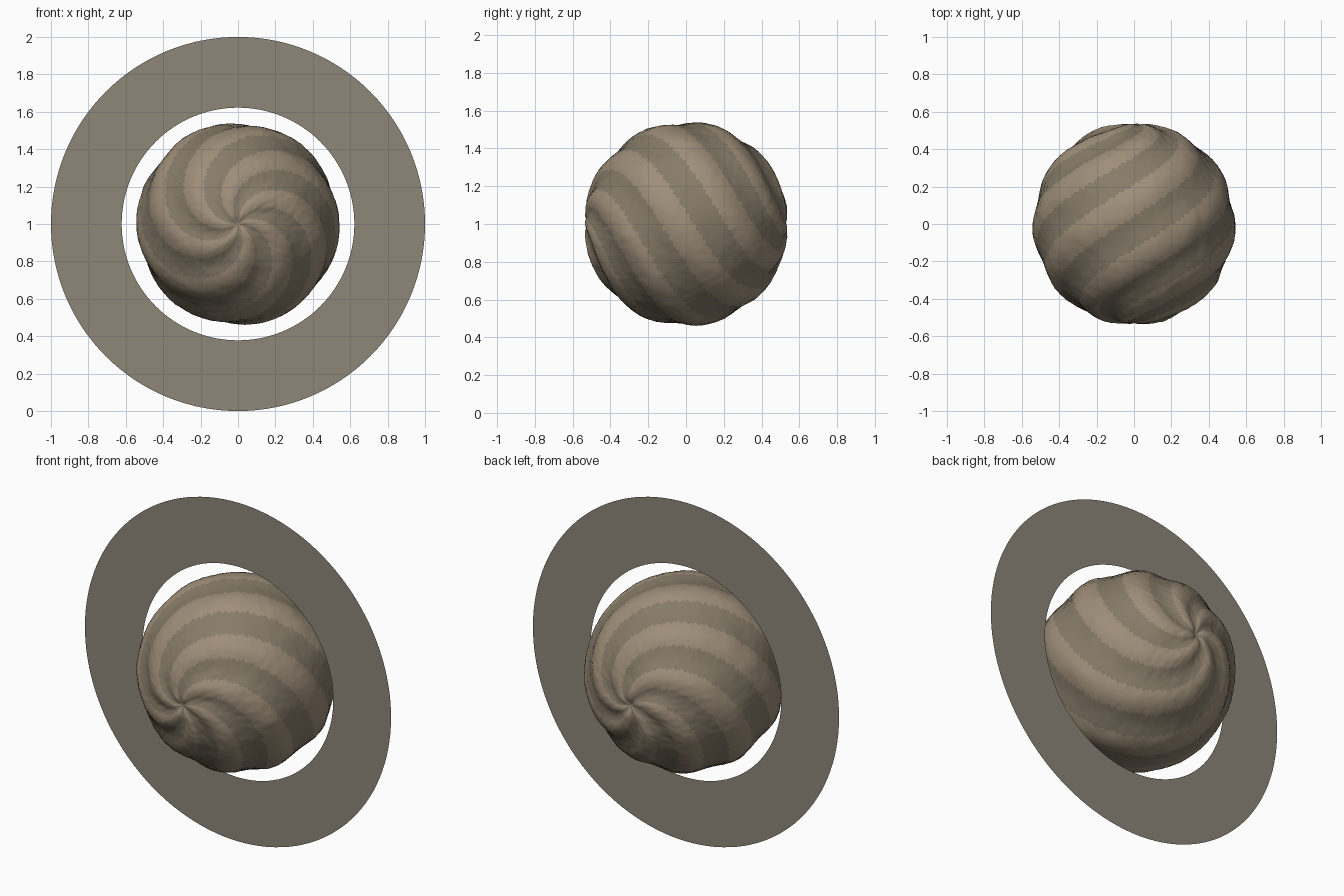
import bpy, bmesh, math
from mathutils import Vector, noise

if "Cube" in bpy.data.objects:
    bpy.data.objects.remove(bpy.data.objects["Cube"])

CENTRE = Vector((0, 0, 1))
R, BANDS, TWIST, PHASE = 0.535, 6, 1.6, math.radians(22)


def material(name, rgb):
    m = bpy.data.materials.new(name)
    m.diffuse_color = (*rgb, 1)
    m.use_nodes = True
    m.node_tree.nodes["Principled BSDF"].inputs["Base Color"].default_value = m.diffuse_color
    return m


def make_object(name, bm, mats):
    me = bpy.data.meshes.new(name)
    bm.to_mesh(me)
    bm.free()
    for m in mats:
        me.materials.append(m)
    ob = bpy.data.objects.new(name, me)
    ob.location = CENTRE
    bpy.context.collection.objects.link(ob)
    return ob


def swirl(d):
    """Band wave: +1 in a dark groove, -1 on a light ridge; poles lie on y."""
    lat = math.asin(max(-1, min(1, d.y)))
    theta = math.atan2(d.z, d.x)
    return math.cos(BANDS * (theta + TWIST * lat - PHASE)), lat


# Planet: sphere with poles on y, raised spiral bands and a rough surface
bm = bmesh.new()
bmesh.ops.create_uvsphere(bm, u_segments=192, v_segments=96, radius=1)
for v in bm.verts:
    v.co = Vector((v.co.x, v.co.z, -v.co.y))
    d = v.co.normalized()
    w, lat = swirl(d)
    pole = math.pi / 2 - abs(lat)
    r = R - 0.009 * w * min(1, pole / 0.3)
    r += 0.004 * noise.noise(d * 5) + 0.003 * noise.noise(d * 22)
    r -= 0.02 * math.exp(-(pole / 0.06) ** 2)      # pinched poles
    v.co = d * r
for f in bm.faces:
    f.smooth = True
    f.material_index = int(swirl(f.calc_center_median().normalized())[0] > 0)
bmesh.ops.recalc_face_normals(bm, faces=bm.faces)
make_object("planet", bm, [material("light_band", (0.34, 0.27, 0.19)),
                           material("dark_band", (0.24, 0.20, 0.14))])

# Ring: flat annulus standing in the xz plane
bm = bmesh.new()
N = 128
loops = [[bm.verts.new((r * math.cos(2 * math.pi * i / N), 0,
                        r * math.sin(2 * math.pi * i / N))) for i in range(N)]
         for r in (0.622, 1.0)]
for i in range(N):
    j = (i + 1) % N
    bm.faces.new((loops[0][i], loops[1][i], loops[1][j], loops[0][j]))
make_object("ring", bm, [material("ring_dust", (0.27, 0.24, 0.19))])
